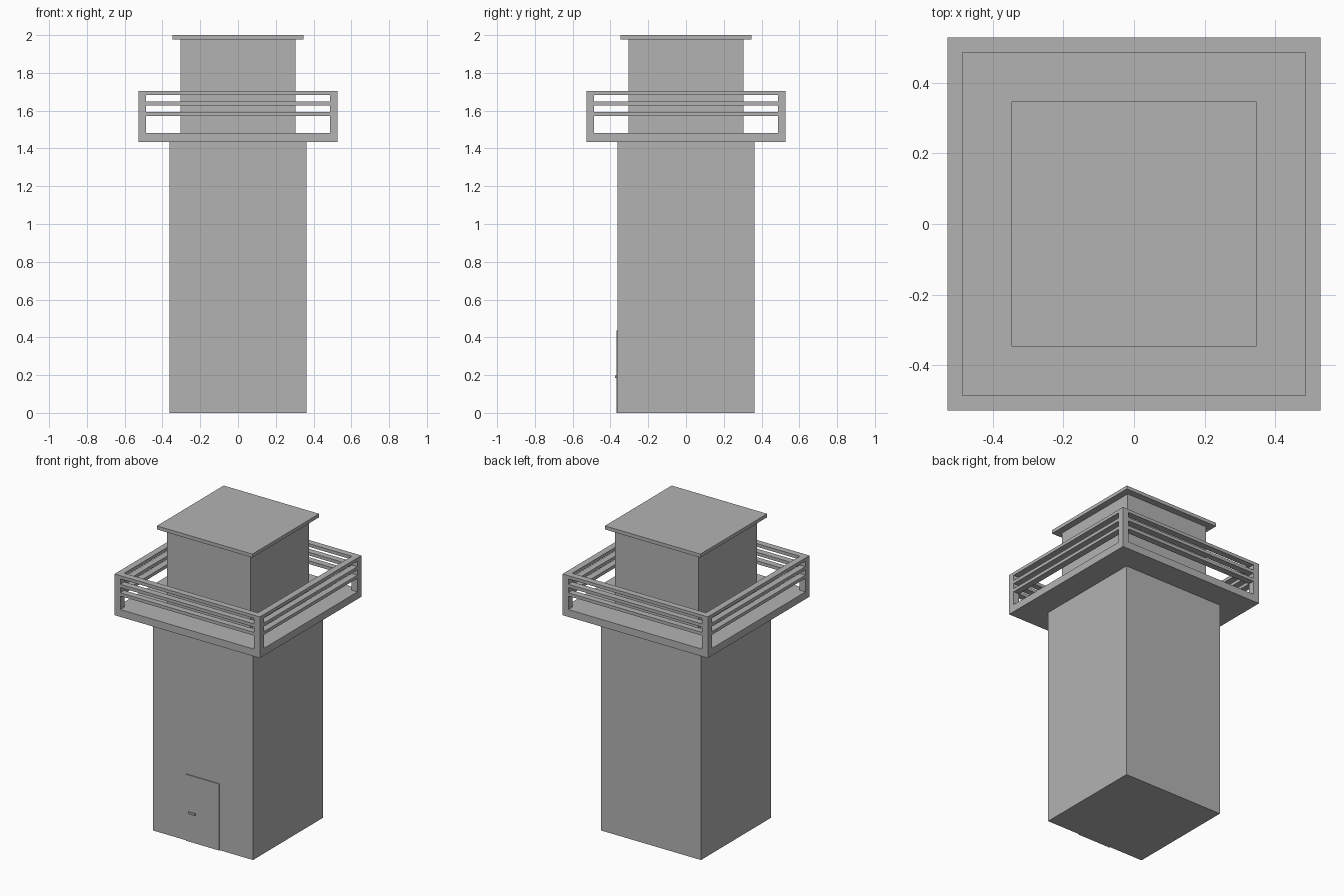
import bpy

if "Cube" in bpy.data.objects:
    bpy.data.objects.remove(bpy.data.objects["Cube"])

grey = bpy.data.materials.new("plain grey")
grey.diffuse_color = (0.45, 0.45, 0.45, 1)
grey.use_nodes = True
grey.node_tree.nodes["Principled BSDF"].inputs["Base Color"].default_value = grey.diffuse_color


def box(name, x0, x1, y0, y1, z0, z1):
    """Flat-faced box given by its limits."""
    bpy.ops.mesh.primitive_cube_add(size=1)
    ob = bpy.context.object
    ob.name = name
    for v in ob.data.vertices:
        v.co = (x1 if v.co.x > 0 else x0,
                y1 if v.co.y > 0 else y0,
                z1 if v.co.z > 0 else z0)
    ob.data.materials.append(grey)
    return ob


def square(name, half, z0, z1):
    return box(name, -half, half, -half, half, z0, z1)


OUT, INN = 0.528, 0.486      # outer and inner edge of the railing
DECK, TOP = 1.482, 1.705     # deck surface and railing top

# Main stacked volumes
square("tower_shaft", 0.363, 0, 1.434)
square("deck", OUT, 1.434, DECK)
square("cabin", 0.304, DECK, 1.977)
square("roof_slab", 0.347, 1.977, 2.0)

# Corner posts
for sx in (-1, 1):
    for sy in (-1, 1):
        xs = sorted((sx * INN, sx * OUT))
        ys = sorted((sy * INN, sy * OUT))
        box("corner_post", *xs, *ys, DECK, TOP)

# Three rails on each side
for z0, z1 in ((1.571, 1.592), (1.627, 1.648), (1.684, TOP)):
    for s in (-1, 1):
        a, b = sorted((s * INN, s * OUT))
        box("rail_along_x", -INN, INN, a, b, z0, z1)
        box("rail_along_y", a, b, -INN, INN, z0, z1)

# Door plate and handle on the front
box("door", -0.12, 0.12, -0.369, -0.363, 0, 0.437)
box("door_handle", -0.10, -0.052, -0.376, -0.369, 0.184, 0.197)
